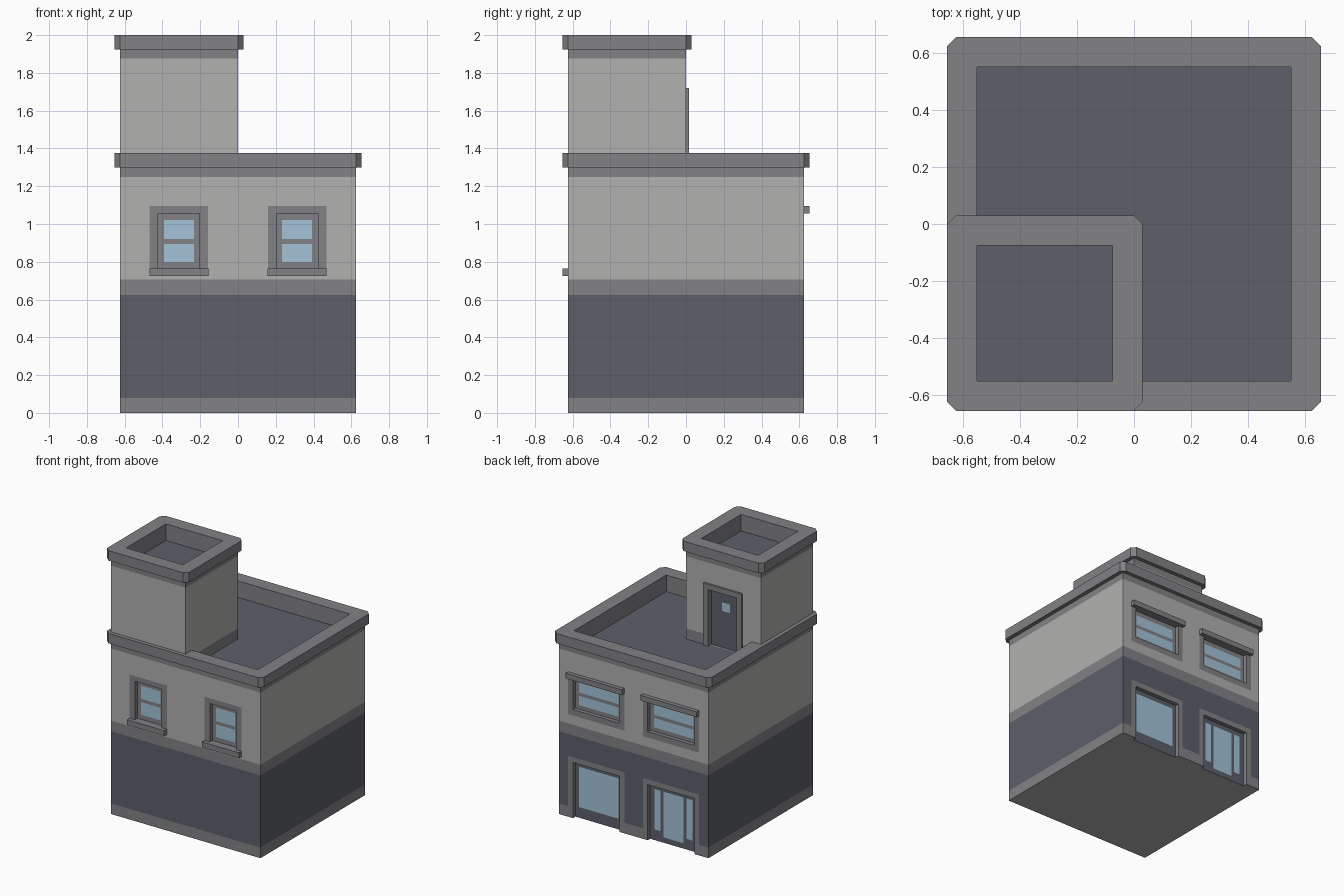
import bpy, bmesh, math
from mathutils import Matrix, Vector

if "Cube" in bpy.data.objects:
    bpy.data.objects.remove(bpy.data.objects["Cube"])


def material(name, r, g, b):
    m = bpy.data.materials.new(name)
    m.diffuse_color = (r, g, b, 1)
    m.use_nodes = True
    m.node_tree.nodes["Principled BSDF"].inputs["Base Color"].default_value = m.diffuse_color
    return m


WALL = material("wall", 0.44, 0.44, 0.435)
TRIM = material("trim", 0.225, 0.225, 0.24)
DARK = material("dark", 0.11, 0.117, 0.145)
GLASS = material("glass", 0.37, 0.55, 0.69)
PALETTE = [WALL, TRIM, DARK, GLASS]
H, C = 0.625, 0.3125          # half width and bay centre
RECESS = 0.03
FRONT, RIGHT, BACK, LEFT = 0, 1, 2, 3


def finish(name, bm, turn=0):
    bmesh.ops.remove_doubles(bm, verts=bm.verts, dist=1e-5)
    bm.transform(Matrix.Rotation(turn * math.pi / 2, 4, "Z"))
    me = bpy.data.meshes.new(name)
    bm.to_mesh(me)
    bm.free()
    for m in PALETTE:
        me.materials.append(m)
    ob = bpy.data.objects.new(name, me)
    bpy.context.collection.objects.link(ob)
    return ob


def face(bm, pts, mat):
    f = bm.faces.new([bm.verts.new(p) for p in pts])
    f.material_index = PALETTE.index(mat)


def paint(bm, dist, rects):
    """Flat panel from rectangles (u0, u1, z0, z1, material); later ones
    cover earlier ones and material None leaves a hole."""
    us = sorted({round(v, 4) for r in rects for v in r[:2]})
    zs = sorted({round(v, 4) for r in rects for v in r[2:4]})
    for u0, u1 in zip(us, us[1:]):
        for z0, z1 in zip(zs, zs[1:]):
            u, z, mat = (u0 + u1) / 2, (z0 + z1) / 2, None
            for r in rects:
                if r[0] < u < r[1] and r[2] < z < r[3]:
                    mat = r[4]
            if mat:
                face(bm, [(u0, -dist, z0), (u1, -dist, z0),
                          (u1, -dist, z1), (u0, -dist, z1)], mat)
    bmesh.ops.remove_doubles(bm, verts=bm.verts, dist=1e-5)
    bmesh.ops.dissolve_limit(bm, angle_limit=0.01, verts=bm.verts,
                             edges=bm.edges, delimit={"MATERIAL"})


def facade(name, turn, dist, rects):
    bm = bmesh.new()
    paint(bm, dist, rects)
    return finish(name, bm, turn)


def inset(name, turn, dist, c, half, z0, z1, frame, panes):
    """Recessed window or door; panes are relative to the centre line."""
    bm = bmesh.new()
    rects = [(c - half, c + half, z0, z1, frame)]
    rects += [(c + a, c + b, p, q, GLASS) for a, b, p, q in panes]
    paint(bm, dist - RECESS, rects)
    ring = [(c - half, z0), (c - half, z1), (c + half, z1), (c + half, z0)]
    if z0 > 0:
        ring.append(ring[0])
    for (a, p), (b, q) in zip(ring, ring[1:]):
        face(bm, [(a, -dist, p), (a, RECESS - dist, p),
                  (b, RECESS - dist, q), (b, -dist, q)], TRIM)
    return finish(name, bm, turn)


def block(name, turn, u0, u1, near, far, z0, z1, mat=TRIM):
    bm = bmesh.new()
    bmesh.ops.create_cube(bm, size=1)
    bm.transform(Matrix.LocRotScale(
        Vector(((u0 + u1) / 2, -(near + far) / 2, (z0 + z1) / 2)), None,
        Vector((u1 - u0, far - near, z1 - z0))))
    for f in bm.faces:
        f.material_index = PALETTE.index(mat)
    return finish(name, bm, turn)


def parapet(name, cx, cy, h, floor):
    """Overhanging cornice with clipped corners, inner wall and roof floor."""
    def loop(r, c, z):
        s = r - c
        return [(cx + x, cy + y, z) for x, y in
                [(-s, -r), (s, -r), (r, -s), (r, s),
                 (s, r), (-s, r), (-r, s), (-r, -s)]]
    bm = bmesh.new()
    loops = [loop(h, 0, floor + 0.05), loop(h + 0.03, 0.03, floor + 0.05),
             loop(h + 0.03, 0.03, floor + 0.125),
             loop(h - 0.075, 0, floor + 0.125), loop(h - 0.075, 0, floor)]
    for lo, hi in zip(loops, loops[1:]):
        for i in range(8):
            j = (i + 1) % 8
            face(bm, [lo[i], lo[j], hi[j], hi[i]], TRIM)
    face(bm, loops[-1][::2], DARK)
    return finish(name, bm)


# Coloured bands shared by all four main walls
bands = [(-H, H, 0, 0.08, TRIM), (-H, H, 0.08, 0.625, DARK),
         (-H, H, 0.625, 0.705, TRIM), (-H, H, 0.705, 1.25, WALL),
         (-H, H, 1.25, 1.30, TRIM)]
front_bays, back_bays = [], []
for c in (-C, C):
    front_bays += [(c - 0.155, c + 0.155, 0.725, 1.095, TRIM),
                   (c - 0.11, c + 0.11, 0.765, 1.055, None)]
    back_bays += [(c - 0.235, c + 0.235, 0.775, 1.095, TRIM),
                  (c - 0.195, c + 0.195, 0.82, 1.055, None),
                  (c - 0.235, c + 0.235, 0, 0.46, TRIM),
                  (c - 0.195, c + 0.195, 0, 0.42, None)]
facade("front_wall", FRONT, H, bands + front_bays)
facade("back_wall", BACK, H, bands + back_bays)
facade("right_wall", RIGHT, H, bands)
facade("left_wall", LEFT, H, bands)

# Upper windows with sills at the front and hoods at the back
for side, c in (("left", -C), ("right", C)):
    inset(f"front_window_{side}", FRONT, H, c, 0.11, 0.765, 1.055, TRIM,
          [(-0.08, 0.08, 0.80, 0.895), (-0.08, 0.08, 0.92, 1.02)])
    block(f"window_sill_{side}", FRONT, c - 0.155, c + 0.155,
          H, H + 0.03, 0.725, 0.765)
    inset(f"back_window_{side}", BACK, H, c, 0.195, 0.82, 1.055, TRIM,
          [(-0.165, 0.165, 0.85, 0.92), (-0.165, 0.165, 0.945, 1.02)])
    block(f"window_hood_{side}", BACK, c - 0.235, c + 0.235,
          H, H + 0.03, 1.055, 1.095)

# Ground floor shop window and glazed entrance
inset("shop_window", BACK, H, -C, 0.195, 0, 0.42, DARK,
      [(-0.165, 0.165, 0.08, 0.385)])
inset("entrance_door", BACK, H, C, 0.195, 0, 0.42, DARK,
      [(-0.157, -0.107, 0.08, 0.385), (-0.082, 0.082, 0.04, 0.385),
       (0.107, 0.157, 0.08, 0.385)])

# Underside, notched at the two ground openings
bm = bmesh.new()
outline = [(-H, -H), (-H, H)]
for c in (-C, C):
    a, b = c - 0.195, c + 0.195
    outline += [(a, H), (a, H - RECESS), (b, H - RECESS), (b, H)]
outline += [(H, H), (H, -H)]
face(bm, [(x, y, 0) for x, y in outline], WALL)
finish("underside", bm)

# Roof tower: outer walls start on the main cornice, inner ones on the roof
parapet("main_parapet", 0, 0, H, 1.25)
parapet("tower_parapet", -C, -C, C, 1.875)


def tower_bands(u0, u1, z0):
    return [(u0, u1, z0, 1.875, WALL), (u0, u1, 1.875, 1.925, TRIM)]


facade("tower_front", FRONT, H, tower_bands(-H, 0, 1.30))
facade("tower_left", LEFT, H, tower_bands(0, H, 1.30))
facade("tower_right", RIGHT, 0, tower_bands(-H, 0, 1.25)
       + [(-H, 0, 1.25, 1.33, TRIM)])
facade("tower_back", BACK, 0, tower_bands(0, H, 1.25)
       + [(0, H, 1.25, 1.33, TRIM), (C - 0.12, C + 0.12, 1.25, 1.68, None)])

# Roof door with raised frame
inset("roof_door", BACK, 0, C, 0.12, 1.25, 1.68, DARK,
      [(-0.033, 0.033, 1.525, 1.59)])
for side, s in (("left", -1), ("right", 1)):
    u = sorted((C + s * 0.12, C + s * 0.16))
    block(f"door_jamb_{side}", BACK, u[0], u[1], 0, 0.015, 1.25, 1.68)
block("door_header", BACK, C - 0.16, C + 0.16, 0, 0.015, 1.68, 1.72)
